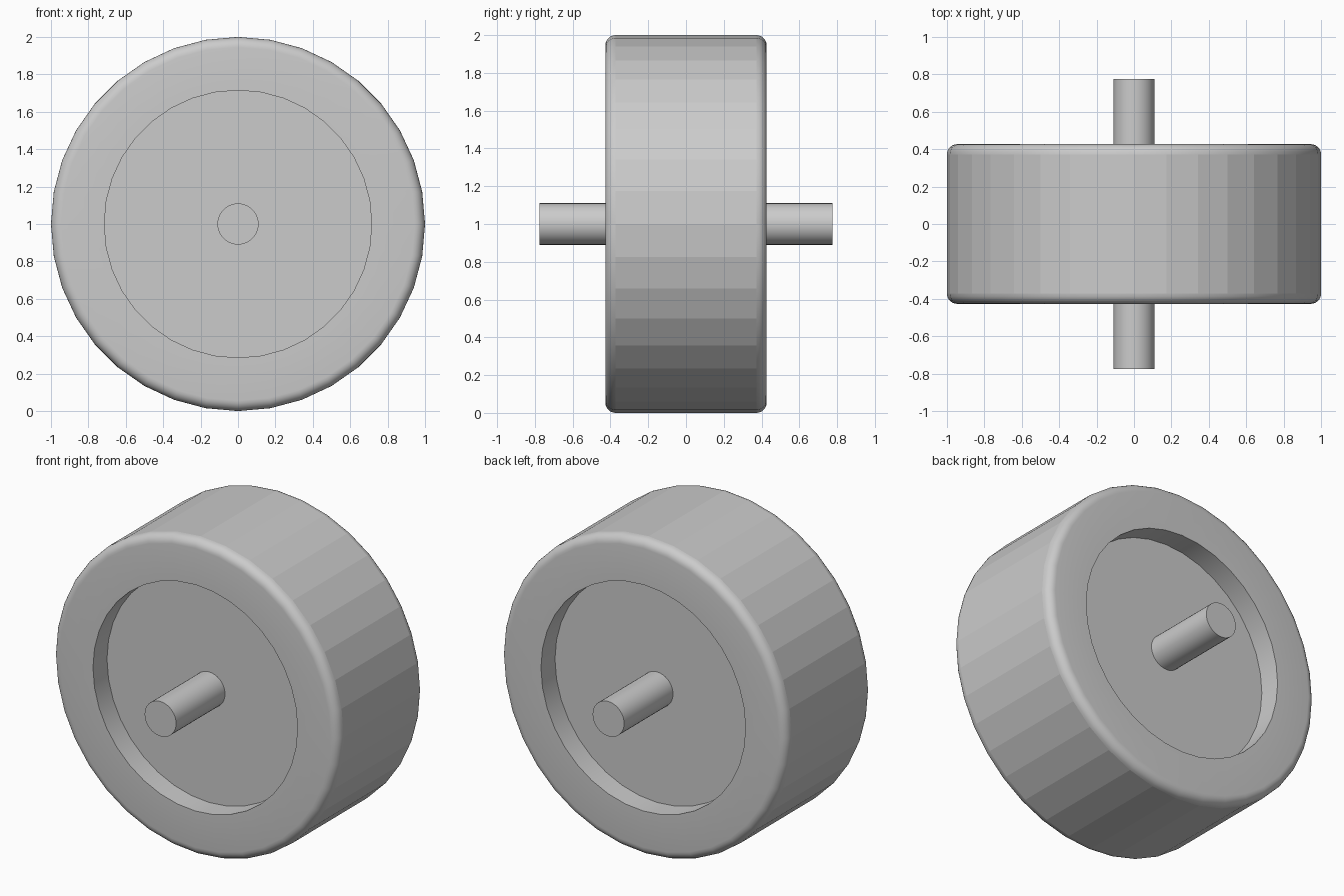
import bpy, bmesh, math

old = bpy.data.objects.get("Cube")
if old:
    bpy.data.objects.remove(old, do_unlink=True)

RADIUS, HALF_WIDTH, ROUND = 1.0, 0.427, 0.055
RECESS_RADIUS, FLOOR = 0.715, 0.287
AXLE_RADIUS, AXLE_END = 0.11, 0.775

grey = bpy.data.materials.new("plain grey")
grey.use_nodes = True
colour = (0.6, 0.6, 0.6, 1)
grey.diffuse_color = colour
grey.node_tree.nodes["Principled BSDF"].inputs["Base Color"].default_value = colour


def lathe(name, half_profile, sides):
    """Mirror a (radius, y) half profile, then spin it about the y axis."""
    profile = half_profile + [(r, -y) for r, y in reversed(half_profile)]
    bm = bmesh.new()
    rings = []
    for r, y in profile:
        angles = [2 * math.pi * i / sides for i in range(sides)]
        rings.append([bm.verts.new((r * math.cos(a), y, 1 + r * math.sin(a)))
                      for a in angles])
    for a, b in zip(rings, rings[1:]):
        for i in range(sides):
            j = (i + 1) % sides
            bm.faces.new((a[i], a[j], b[j], b[i]))
    # Flat discs close both ends
    bm.faces.new(rings[0])
    bm.faces.new(rings[-1])
    bmesh.ops.recalc_face_normals(bm, faces=bm.faces)
    mesh = bpy.data.meshes.new(name)
    bm.to_mesh(mesh)
    bm.free()
    mesh.materials.append(grey)
    obj = bpy.data.objects.new(name, mesh)
    bpy.context.collection.objects.link(obj)
    bpy.ops.object.select_all(action='DESELECT')
    obj.select_set(True)
    bpy.context.view_layer.objects.active = obj
    bpy.ops.object.shade_smooth_by_angle(angle=math.radians(35))
    return obj


# Wheel: recessed hub disc, flat side wall, rounded shoulder, tread
shoulder = []
for step in range(7):
    a = math.pi / 2 * (1 - step / 6)
    shoulder.append((RADIUS - ROUND + ROUND * math.cos(a),
                     HALF_WIDTH - ROUND + ROUND * math.sin(a)))
wheel = lathe("wheel", [(RECESS_RADIUS, FLOOR), (RECESS_RADIUS, HALF_WIDTH)] + shoulder, 36)

# Tread panels stay faceted between the rounded shoulders
for face in wheel.data.polygons:
    radial = math.hypot(face.normal.x, face.normal.z)
    if radial > 0.999 and abs(face.center.y) < 0.01:
        face.use_smooth = False

# Axle running through the hub
lathe("axle", [(AXLE_RADIUS, AXLE_END)], 36)
